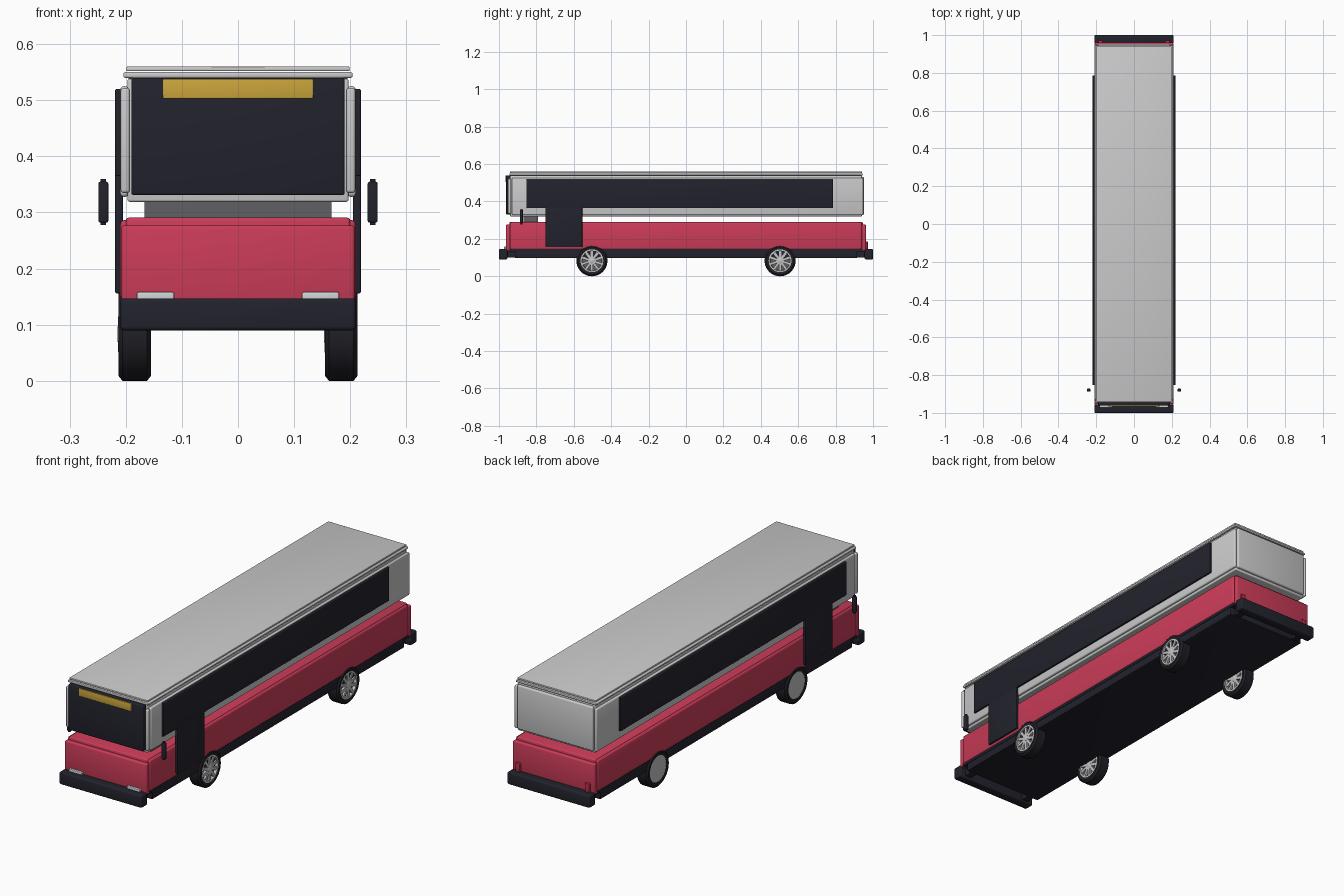
import bpy, bmesh, math
from mathutils import Matrix

cube = bpy.data.objects.get("Cube")
if cube:
    bpy.data.objects.remove(cube, do_unlink=True)


def material(name, r, g, b):
    m = bpy.data.materials.new(name)
    m.use_nodes = True
    m.diffuse_color = (r, g, b, 1)
    m.node_tree.nodes["Principled BSDF"].inputs["Base Color"].default_value = (r, g, b, 1)
    return m


RED = material("red paint", 0.6, 0.045, 0.1)
TAIL = material("tail light red", 0.5, 0.03, 0.06)
LIGHT = material("light grey paint", 0.6, 0.6, 0.61)
SEAM = material("seam grey", 0.12, 0.12, 0.13)
DARK = material("dark glass and trim", 0.016, 0.016, 0.026)
TYRE = material("tyre rubber", 0.014, 0.014, 0.019)
AMBER = material("amber sign", 0.6, 0.38, 0.045)
SILVER = material("silver wheel", 0.55, 0.55, 0.55)
LAMP = material("headlight", 0.62, 0.65, 0.65)


def finish(bm, name, mat):
    bmesh.ops.recalc_face_normals(bm, faces=bm.faces)
    mesh = bpy.data.meshes.new(name)
    bm.to_mesh(mesh)
    bm.free()
    ob = bpy.data.objects.new(name, mesh)
    bpy.context.collection.objects.link(ob)
    mesh.materials.append(mat)
    bpy.ops.object.select_all(action="DESELECT")
    ob.select_set(True)
    bpy.context.view_layer.objects.active = ob
    bpy.ops.object.shade_smooth_by_angle(angle=math.radians(35))
    return ob


def box(name, x, y, z, mat, bevel=0.0):
    """Box from (min, max) pairs with rounded edges."""
    bm = bmesh.new()
    bmesh.ops.create_cube(bm, size=1)
    for v in bm.verts:
        v.co = [lo + (c + 0.5) * (hi - lo) for c, (lo, hi) in zip(v.co, (x, y, z))]
    if bevel:
        bmesh.ops.bevel(bm, geom=bm.edges[:], offset=bevel, segments=3,
                        profile=0.5, affect="EDGES")
    return finish(bm, name, mat)


def side_pair(name, x, y, z, mat, bevel=0.0):
    box("left_" + name, x, y, z, mat, bevel)
    box("right_" + name, (-x[1], -x[0]), y, z, mat, bevel)


def lathe(name, profile, centre, mat):
    """Spin an (x, radius) profile around the axle."""
    bm = bmesh.new()
    verts = [bm.verts.new((px, 0, pr)) for px, pr in profile]
    edges = [bm.edges.new(pair) for pair in zip(verts, verts[1:])]
    bmesh.ops.spin(bm, geom=verts + edges, axis=(1, 0, 0), cent=(0, 0, 0),
                   angle=math.tau, steps=40)
    bmesh.ops.remove_doubles(bm, verts=bm.verts, dist=0.0001)
    bmesh.ops.translate(bm, verts=bm.verts, vec=centre)
    return finish(bm, name, mat)


def wheel(name, x, y):
    c = (x, y, 0.083)
    lathe(name + "_tyre", [(-0.027, 0.06), (-0.029, 0.074), (-0.022, 0.083), (0.022, 0.083),
                           (0.029, 0.074), (0.027, 0.06), (-0.027, 0.06)], c, TYRE)
    # Closed domed back, open dish towards the spokes
    lathe(name + "_rim", [(-0.031, 0), (-0.029, 0.04), (-0.026, 0.06), (0.027, 0.062),
                          (0.028, 0.054), (0.014, 0.052), (0.012, 0)], c, SILVER)
    lathe(name + "_dish", [(0.015, 0.052), (0.015, 0)], c, SEAM)
    lathe(name + "_hub", [(0.012, 0.014), (0.026, 0.014), (0.028, 0.01), (0.028, 0)], c, SILVER)
    bm = bmesh.new()
    for i in range(10):
        arm = (Matrix.Translation(c) @ Matrix.Rotation(math.tau * i / 10, 4, "X")
               @ Matrix.Translation((0.021, 0, 0.033)) @ Matrix.Diagonal((0.009, 0.013, 0.046, 1)))
        bmesh.ops.create_cube(bm, size=1, matrix=arm)
    finish(bm, name + "_spokes", SILVER)


# Lower body
box("chassis", (-0.205, 0.205), (-0.915, 0.915), (0.098, 0.137), DARK, 0.003)
box("floor_plate", (-0.207, 0.207), (-0.945, 0.945), (0.133, 0.145), DARK)
box("lower_body", (-0.2, 0.2), (-0.945, 0.945), (0.14, 0.291), RED, 0.006)
side_pair("lower_panel", (0.19, 0.21), (-0.94, 0.94), (0.143, 0.287), RED, 0.009)
box("front_panel", (-0.208, 0.208), (-0.962, -0.94), (0.135, 0.277), RED, 0.006)
box("rear_panel", (-0.208, 0.208), (0.94, 0.962), (0.135, 0.277), RED, 0.006)

# Dashboard standing in the open gap
box("dashboard", (-0.167, 0.167), (-0.87, -0.79), (0.288, 0.323), SEAM)

# Upper body and roof
box("upper_body", (-0.197, 0.197), (-0.94, 0.94), (0.319, 0.538), LIGHT, 0.004)
side_pair("upper_panel", (0.195, 0.21), (-0.93, 0.948), (0.328, 0.525), LIGHT, 0.006)
side_pair("front_pillar", (0.193, 0.209), (-0.952, -0.935), (0.335, 0.522), LIGHT, 0.005)
box("rear_upper_panel", (-0.192, 0.192), (0.935, 0.953), (0.33, 0.532), LIGHT, 0.006)
box("roof_seam", (-0.195, 0.195), (-0.935, 0.935), (0.535, 0.548), SEAM)
box("roof_rail", (-0.204, 0.204), (-0.945, 0.945), (0.54, 0.55), LIGHT, 0.003)
box("roof", (-0.199, 0.199), (-0.94, 0.94), (0.552, 0.56), LIGHT, 0.002)

# Windows, doors and sign
box("windscreen", (-0.19, 0.19), (-0.962, -0.936), (0.331, 0.54), DARK, 0.004)
box("destination_sign", (-0.134, 0.134), (-0.966, -0.96), (0.503, 0.538), AMBER, 0.002)
side_pair("window_band", (0.205, 0.219), (-0.853, 0.787), (0.365, 0.52), DARK, 0.003)
side_pair("door", (0.205, 0.219), (-0.752, -0.554), (0.156, 0.37), DARK, 0.003)

# Bumpers and lamps
for end, s in (("front", -1), ("rear", 1)):
    span = sorted((s * 0.955, s * 1.0))
    box(end + "_bumper", (-0.21, 0.21), span, (0.09, 0.147), DARK, 0.007)
    arm = sorted((s * 0.91, s * 0.96))
    side_pair(end + "_bumper_arm", (0.15, 0.18), arm, (0.1, 0.135), DARK)
side_pair("headlight", (0.114, 0.18), (-0.972, -0.957), (0.14, 0.158), LAMP, 0.003)
side_pair("tail_light", (0.165, 0.188), (0.957, 0.972), (0.14, 0.185), TAIL, 0.003)

# Mirrors
side_pair("mirror", (0.231, 0.249), (-0.888, -0.872), (0.282, 0.355), DARK, 0.004)
side_pair("mirror_cap", (0.235, 0.245), (-0.885, -0.875), (0.278, 0.36), DARK)

# Wheels, all with spokes turned the same way
for side, x in (("left", 0.184), ("right", -0.184)):
    for end, y in (("front", -0.503), ("rear", 0.503)):
        wheel(f"{end}_{side}_wheel", x, y)
